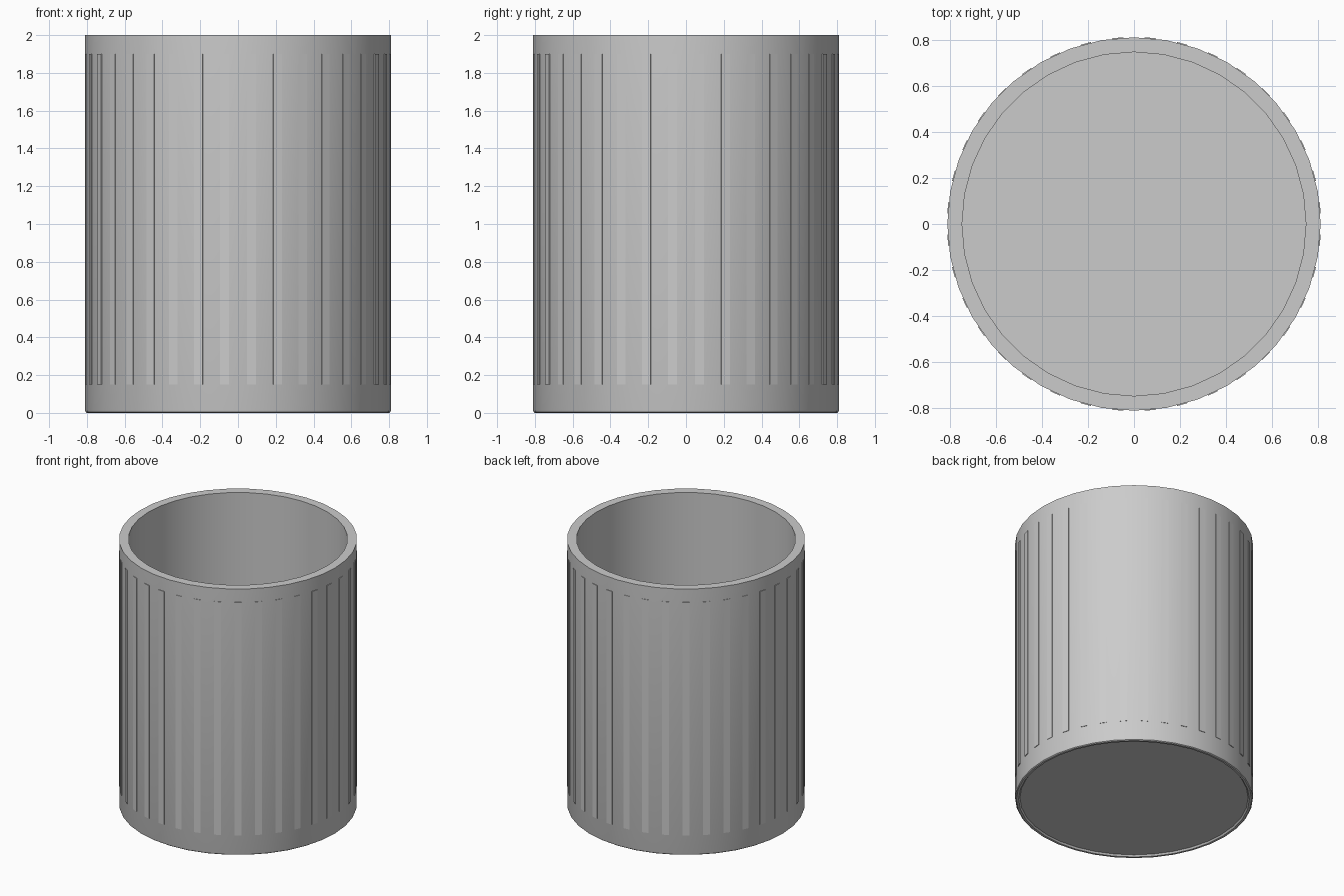
import bpy, bmesh, math
from mathutils import Matrix, Vector

SIDES = 36
STEP = math.tau / SIDES

cube = bpy.data.objects.get("Cube")
if cube:
    bpy.data.objects.remove(cube, do_unlink=True)

grey = bpy.data.materials.new("light_grey")
grey.use_nodes = True
color = (0.6, 0.6, 0.6, 1)
grey.diffuse_color = color
grey.node_tree.nodes["Principled BSDF"].inputs["Base Color"].default_value = color


def add_object(name, bm):
    bmesh.ops.recalc_face_normals(bm, faces=bm.faces)
    mesh = bpy.data.meshes.new(name)
    bm.to_mesh(mesh)
    bm.free()
    obj = bpy.data.objects.new(name, mesh)
    bpy.context.collection.objects.link(obj)
    mesh.materials.append(grey)
    return obj


# Hollow cup: closed profile from the recessed base, up the wall, to the inner floor
profile = [(0, 0.012), (0.776, 0.012), (0.785, 0), (0.8, 0), (0.807, 0.005),
           (0.81, 0.015), (0.81, 2), (0.746, 2), (0.746, 0.07), (0, 0.07)]
bm = bmesh.new()
verts = [bm.verts.new((r, 0, z)) for r, z in profile]
edges = [bm.edges.new(pair) for pair in zip(verts, verts[1:])]
bmesh.ops.spin(bm, geom=verts + edges, cent=(0, 0, 0), axis=(0, 0, 1),
               angle=math.tau, steps=SIDES, use_merge=True)
bmesh.ops.remove_doubles(bm, verts=bm.verts, dist=0.0001)
cup = add_object("cup_body", bm)
bpy.ops.object.select_all(action='DESELECT')
cup.select_set(True)
bpy.context.view_layer.objects.active = cup
bpy.ops.object.shade_smooth_by_angle(angle=math.radians(30))

# Thin raised grip ribs, one on each flat of the wall
bm = bmesh.new()
inner, outer, low, high = 0.795, 0.811, 0.15, 1.9
for i in range(SIDES):
    place = (Matrix.Rotation((i + 0.5) * STEP, 4, 'Z')
             @ Matrix.Translation(Vector(((inner + outer) / 2, 0, (low + high) / 2)))
             @ Matrix.Diagonal((outer - inner, 0.048, high - low, 1)))
    bmesh.ops.create_cube(bm, size=1, matrix=place)
add_object("grip_ribs", bm)
